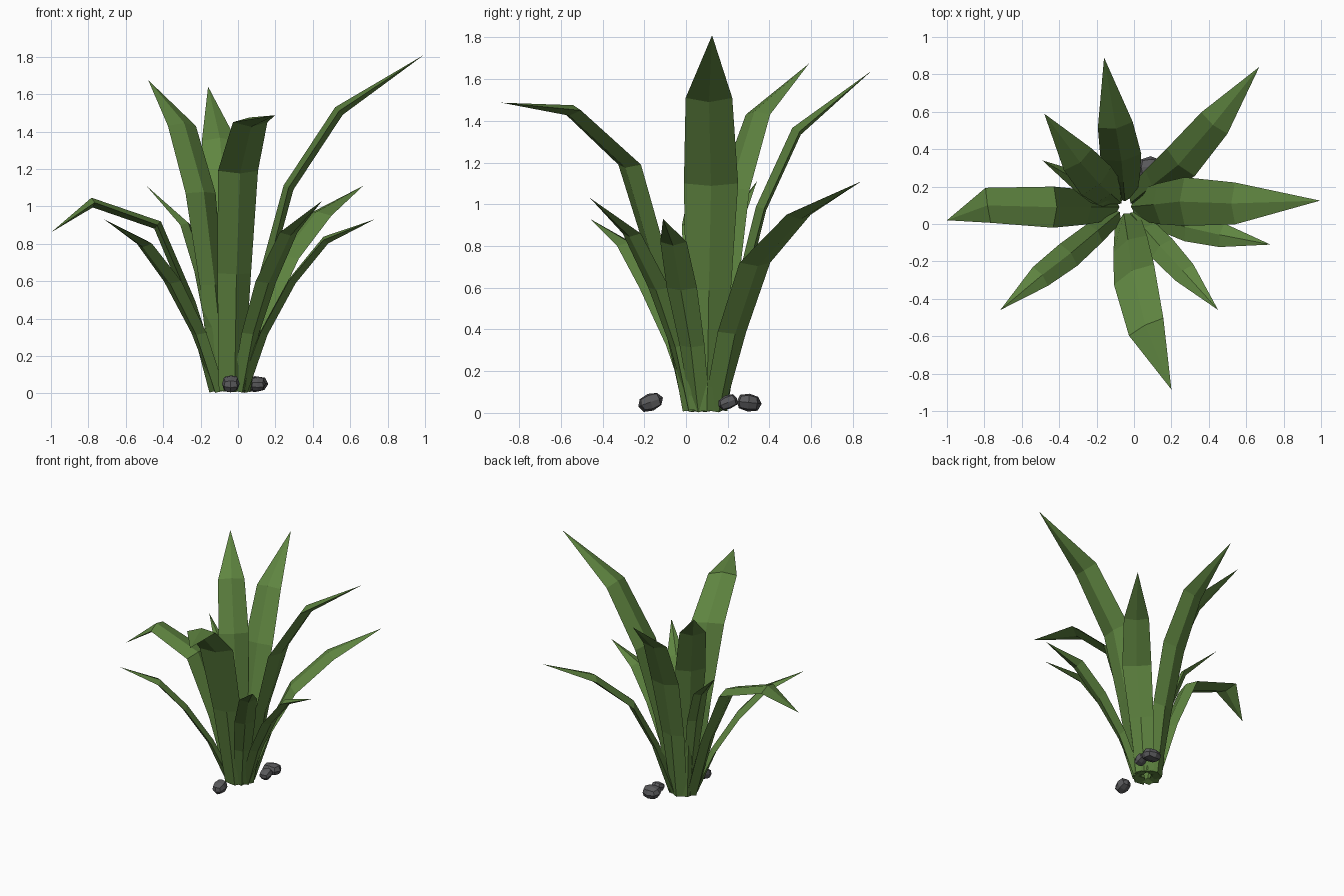
import bpy, bmesh, math, random
from mathutils import Vector, Matrix

if "Cube" in bpy.data.objects:
    bpy.data.objects.remove(bpy.data.objects["Cube"])

random.seed(4)


def material(name, rgb):
    m = bpy.data.materials.new(name)
    m.diffuse_color = (*rgb, 1)
    m.use_nodes = True
    m.node_tree.nodes["Principled BSDF"].inputs["Base Color"].default_value = m.diffuse_color
    return m


green = material("leaf green", (0.115, 0.235, 0.052))
grey = material("stone grey", (0.10, 0.10, 0.105))


def finish(bm, name, mat):
    bmesh.ops.recalc_face_normals(bm, faces=bm.faces)
    me = bpy.data.meshes.new(name)
    bm.to_mesh(me)
    bm.free()
    me.materials.append(mat)
    ob = bpy.data.objects.new(name, me)
    bpy.context.collection.objects.link(ob)
    return ob


CENTRE = Vector((-0.045, 0.09, 0.015))


def leaf(i, width, mid, upper, tip, yaw=None):
    """Bent blade with a flat diamond section, swept through five stations."""
    mid, upper, tip = Vector(mid), Vector(upper), Vector(tip)
    out = Vector((mid.x - CENTRE.x, mid.y - CENTRE.y, 0)).normalized()
    base = CENTRE + out * 0.07
    low = base.lerp(mid, 0.44)
    low.z = mid.z * 0.54
    pts = [base, low, mid, upper, tip]
    bm = bmesh.new()
    rings = []
    for k, f in enumerate((0.62, 0.84, 1.0, 0.86)):
        a = pts[max(k - 1, 0)]
        t = ((pts[k + 1] - pts[k]).normalized()
             + (pts[k] - a).normalized()).normalized()
        flat = Vector((t.x, t.y, 0)).normalized()
        side = Vector((-flat.y, flat.x, 0))
        if yaw is not None:
            side = Vector((math.cos(yaw), math.sin(yaw), 0))
        thick = t.cross(side).normalized()
        w, h = width * f / 2, 0.013 + width * 0.06
        if k == 0:
            h *= 1.5
        offs = (side * w, thick * h, -side * w, -thick * h)
        rings.append([bm.verts.new(pts[k] + o) for o in offs])
    for r, s in zip(rings, rings[1:]):
        for j in range(4):
            bm.faces.new((r[j], r[(j + 1) % 4], s[(j + 1) % 4], s[j]))
    end = bm.verts.new(tip)
    for j in range(4):
        bm.faces.new((rings[-1][j], rings[-1][(j + 1) % 4], end))
    bm.faces.new(rings[0][::-1])
    for v in bm.verts:
        v.co.z = max(v.co.z, 0.003)
    finish(bm, f"leaf_{i}", green)


# Leaves: width, middle bend, upper bend, tip
leaves = [
    (0.26, (0.27, 0.12, 1.10), (0.54, 0.11, 1.51), (0.995, 0.125, 1.81)),
    (0.21, (0.25, 0.33, 0.72), (0.43, 0.54, 0.95), (0.67, 0.84, 1.11)),
    (0.22, (-0.07, 0.36, 0.98), (-0.10, 0.53, 1.35), (-0.16, 0.89, 1.64)),
    (0.22, (-0.20, 0.23, 1.07), (-0.30, 0.345, 1.43), (-0.48, 0.59, 1.675)),
    (0.13, (-0.20, 0.17, 0.65), (-0.28, 0.22, 0.90), (-0.49, 0.34, 1.11)),
    (0.22, (-0.43, 0.09, 0.90), (-0.78, 0.10, 1.02), (-1.00, 0.02, 0.86)),
    (0.15, (-0.35, -0.165, 0.60), (-0.50, -0.28, 0.80), (-0.715, -0.46, 0.93)),
    (0.24, (0.00, -0.27, 1.19), (0.065, -0.55, 1.45), (0.20, -0.885, 1.487), 0.47),
    (0.15, (0.15, -0.13, 0.60), (0.27, -0.26, 0.86), (0.45, -0.46, 1.03)),
    (0.15, (0.29, -0.02, 0.60), (0.47, -0.06, 0.82), (0.73, -0.11, 0.93)),
]
for i, spec in enumerate(leaves, 1):
    leaf(i, *spec)


# Stones: rounded, slightly uneven faceted cubes
def stone(i, loc, size, tilt):
    bm = bmesh.new()
    bmesh.ops.create_cube(bm, size=2)
    bmesh.ops.subdivide_edges(bm, edges=bm.edges[:], cuts=1, use_grid_fill=True)
    for v in bm.verts:
        n = v.co.normalized()
        v.co = n.lerp(v.co, 0.15) * random.uniform(0.94, 1.06)
    mat = (Matrix.Translation(loc) @ Matrix.Rotation(tilt, 4, 'X')
           @ Matrix.Diagonal((*[s / 2 for s in size], 1)))
    bmesh.ops.transform(bm, matrix=mat, verts=bm.verts)
    finish(bm, f"stone_{i}", grey)


stone(1, (-0.04, -0.17, 0.052), (0.095, 0.122, 0.085), 0.35)
stone(2, (0.105, 0.20, 0.05), (0.085, 0.10, 0.068), 0.4)
stone(3, (0.09, 0.30, 0.05), (0.14, 0.12, 0.088), -0.1)
